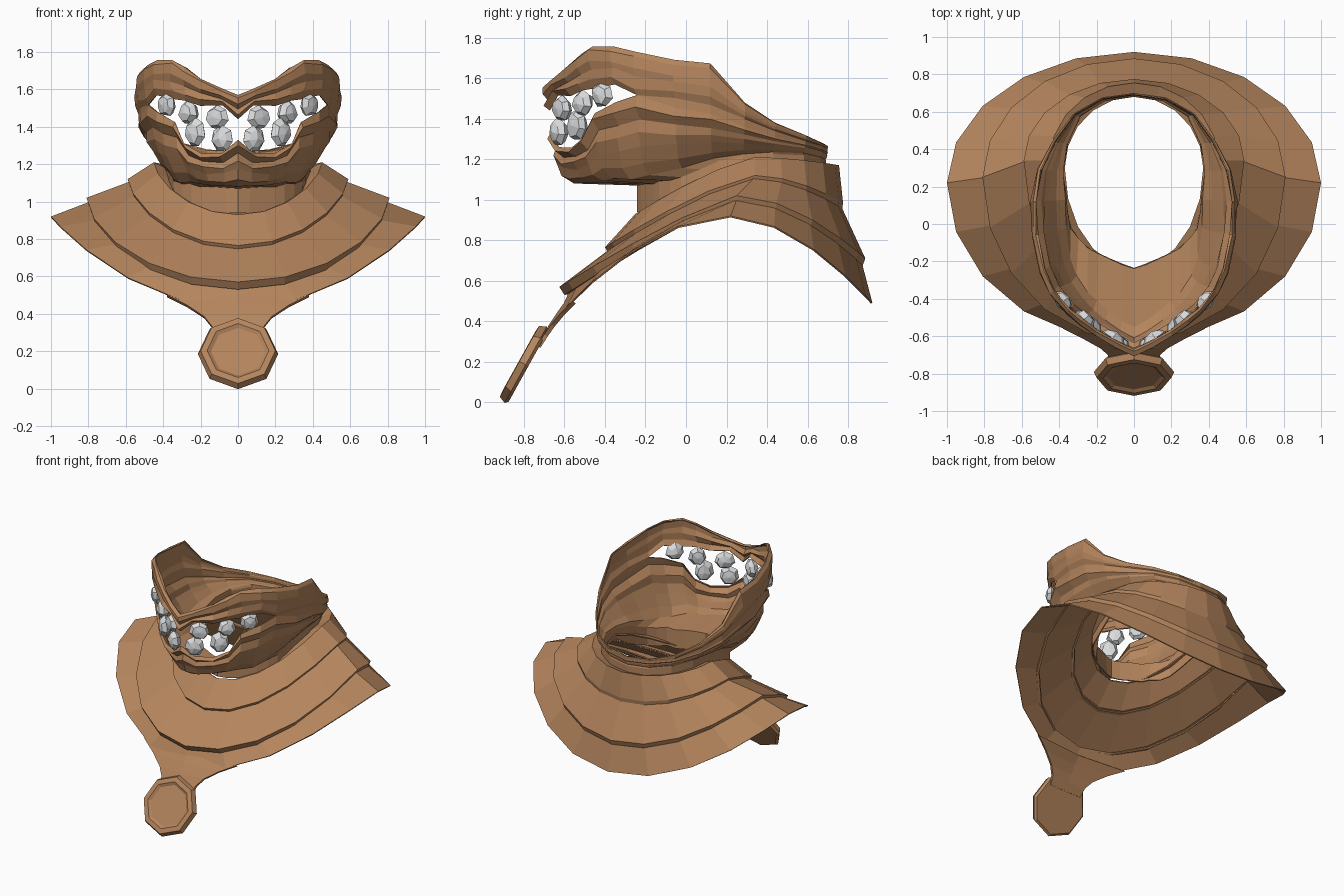
import bpy, bmesh, math, random
from mathutils import Vector, Matrix

if "Cube" in bpy.data.objects:
    bpy.data.objects.remove(bpy.data.objects["Cube"])

random.seed(4)


def material(name, rgb):
    m = bpy.data.materials.new(name)
    m.diffuse_color = (*rgb, 1)
    m.use_nodes = True
    m.node_tree.nodes["Principled BSDF"].inputs["Base Color"].default_value = m.diffuse_color
    return m


LEATHER = material("brown leather", (0.46, 0.235, 0.11))
BONE = material("pale bone", (0.70, 0.71, 0.72))


def finish(bm, name, mat, thick=0.0):
    bmesh.ops.remove_doubles(bm, verts=bm.verts, dist=0.004)
    bmesh.ops.recalc_face_normals(bm, faces=bm.faces)
    me = bpy.data.meshes.new(name)
    bm.to_mesh(me)
    bm.free()
    me.materials.append(mat)
    ob = bpy.data.objects.new(name, me)
    bpy.context.collection.objects.link(ob)
    if thick:
        s = ob.modifiers.new("thickness", "SOLIDIFY")
        s.thickness = thick
        s.offset = -1
    return ob


def loft(rows, name, closed=True, keep=lambda r, c: True, thick=0.0):
    """Skin a list of equal-length point rows."""
    bm = bmesh.new()
    vs = [[bm.verts.new(p) for p in row] for row in rows]
    n = len(rows[0])
    for r in range(len(rows) - 1):
        for c in range(n if closed else n - 1):
            d = (c + 1) % n
            if keep(r, c):
                bm.faces.new((vs[r][c], vs[r][d], vs[r + 1][d], vs[r + 1][c]))
    return finish(bm, name, LEATHER, thick)


def ring(w, y, z, p=1.9, n=20):
    """Draped oval: w half width, y and z given at front, side and back."""
    pts = []
    for i in range(n):
        t = 2 * math.pi * i / n
        c = math.cos(t)
        k = 0 if c > 0 else 2
        e = p if c > 0 else 1.8
        pts.append((w * math.sin(t), y[1] + (y[k] - y[1]) * abs(c),
                    z[1] + (z[k] - z[1]) * abs(c) ** e))
    return pts


# Three overlapping collar tiers
loft([ring(1.0, (-.63, .22, .92), (.43, .92, .49)),
      ring(.79, (-.575, .25, .865), (.55, 1.0, .70), 1.3)],
     "lower_collar", thick=.008)
loft([ring(.79, (-.575, .25, .865), (.535, .99, .68), 1.2),
      ring(.80, (-.60, .25, .87), (.53, .99, .67), 1.2),
      ring(.81, (-.625, .25, .885), (.57, 1.02, .71), 1.2),
      ring(.57, (-.365, .34, .765), (.765, 1.11, .97), 1.3)],
     "middle_collar", thick=.008)
loft([ring(.57, (-.365, .34, .755), (.745, 1.09, .95), 1.3),
      ring(.58, (-.385, .34, .77), (.74, 1.09, .95), 1.3),
      ring(.59, (-.40, .34, .775), (.765, 1.12, .985), 1.3),
      ring(.45, (-.25, .34, .755), (.93, 1.21, 1.17), 1.3),
      ring(.37, (-.235, .30, .68), (.92, 1.17, 1.14), 1.3)],
     "upper_collar", thick=.008)

# Tapered strap from the collar to the pendant
strap = [(.38, -.56, .50, .035), (.27, -.615, .445, .02),
         (.18, -.665, .385, .01), (.14, -.70, .335, 0), (.13, -.735, .28, 0)]
loft([[(-x, y, z), (0, y - d, z), (x, y, z)] for x, y, z, d in strap],
     "pendant_strap", closed=False, thick=.02)

# Octagonal pendant with a stepped, recessed face
bm = bmesh.new()
prof = [(.20, -.025), (.215, -.01), (.20, .025), (.165, .028), (.145, .016)]
tilt = Matrix.Translation((0, -.80, .19)) @ Matrix.Rotation(math.radians(61), 4, 'X')
loops = [[bm.verts.new(tilt @ Vector((r * math.sin(a * math.pi / 4),
                                      r * math.cos(a * math.pi / 4), h)))
          for a in range(8)] for r, h in prof]
for a, b in zip(loops, loops[1:]):
    for i in range(8):
        j = (i + 1) % 8
        bm.faces.new((a[i], a[j], b[j], b[i]))
bm.faces.new(loops[0])
bm.faces.new(loops[-1])
finish(bm, "pendant", LEATHER)

# Mask columns from nose to nape: x, y, chin z, lower lip z, upper lip z, rim z
COLS = [(0, -.685, 1.08, 1.33, 1.44, 1.57), (.09, -.645, 1.08, 1.265, 1.515, 1.60),
        (.20, -.58, 1.085, 1.26, 1.515, 1.66), (.285, -.52, 1.09, 1.31, 1.535, 1.72),
        (.35, -.465, 1.10, 1.43, 1.55, 1.76), (.44, -.36, 1.10, 1.475, 1.565, 1.76),
        (.49, -.25, 1.12, 1.51, 1.513, 1.73), (.525, -.06, 1.16, 1.45, 1.50, 1.69),
        (.535, .12, 1.20, 1.42, 1.47, 1.67), (.505, .29, 1.225, 1.36, 1.40, 1.48),
        (.43, .44, 1.235, 1.31, 1.34, 1.38), (.32, .59, 1.23, 1.275, 1.29, 1.32),
        (.17, .675, 1.21, 1.25, 1.265, 1.28), (0, .70, 1.20, 1.235, 1.25, 1.265)]
CORNER = 6  # column of the mouth corner


def spot(col, sx, sy, z):
    """Scale a column's plan point; the nape keeps almost its full size."""
    x, y = col[:2]
    if y >= .2:
        k = max(.2, 1 - (y - .2) * 2)
        return [x * (1 - (1 - sx) * k), y + (sy - 1) * .08, z]
    return [x * sx, .2 + (y - .2) * sy, z]


def neck(col, z):
    x, y = col[:2]
    if y >= .2:
        return [x * (.73 + (y - .2) * .45), y - .008, z]
    return [x * .70, .2 + (y - .2) * .50, z]


def mask_row(fn):
    half = [fn(c) for c in COLS]
    for i, p in enumerate(half):      # slight leather creases at front and sides
        if 0 < i < 9:
            p[2] += random.uniform(-.006, .006)
            p[0] += random.uniform(-.007, .007)
    return half + [[-x, y, z] for x, y, z in reversed(half[1:-1])]


rows = [mask_row(lambda c: neck(c, c[2] - (.14 if c[1] < .2 else .09))),
        mask_row(lambda c: neck(c, c[2] - .01))]
# Chin, cheek folds and lower lip
for f, sx, sy in ((0, .71, .85), (.15, .785, .92), (.38, .86, .945), (.55, .92, .965),
                  (.72, .94, .95), (.88, .995, 1.0), (1, .985, .98)):
    rows.append(mask_row(lambda c: spot(c, sx, sy, c[2] + (c[3] - c[2]) * f)))
LOW = len(rows) - 1
# Upper lip, brow folds and rolled rim
for f, sx, sy in ((0, .985, .985), (.18, 1.015, 1.02), (.42, 1.03, 1.0), (.62, 1.03, 1.025),
                  (.88, 1.02, 1.025), (1.0, .99, .995), (.96, .97, .98)):
    rows.append(mask_row(lambda c: spot(c, sx, sy, c[4] + (c[5] - c[4]) * f)))
n = len(rows[0])
for c in (CORNER, n - CORNER):        # close the mouth corners
    rows[LOW + 1][c] = list(rows[LOW][c])
loft(rows, "mask",
     keep=lambda r, c: r != LOW or CORNER <= c < n - CORNER, thick=.008)

# Blocky pebble-like teeth, mirrored: centre, then half width, depth and height
TEETH = [("upper", .112, -.61, 1.45, .068, .038, .062),
         ("upper", .265, -.51, 1.475, .058, .042, .066),
         ("upper", .38, -.415, 1.515, .062, .037, .060),
         ("lower", .085, -.63, 1.335, .064, .037, .066),
         ("lower", .23, -.535, 1.365, .064, .040, .078)]
for k, (kind, x, y, z, w, d, h) in enumerate(TEETH):
    for s in (1, -1):
        bm = bmesh.new()
        bmesh.ops.create_uvsphere(bm, u_segments=7, v_segments=4, radius=1)
        turn = Matrix.Rotation(s * math.radians(25 + 70 * x), 4, 'Z')
        rnd = random.Random(k + 3)
        for v in bm.verts:
            # pole faces outward; roughen the pebble
            co = Vector((v.co.x, -v.co.z, v.co.y)) * rnd.uniform(.93, 1.15)
            v.co = turn @ Vector((s * co.x * w, co.y * d, co.z * h))
            v.co += Vector((s * x, y, z))
        finish(bm, f"{kind}_tooth_{k + 1}_{'right' if s > 0 else 'left'}", BONE)
